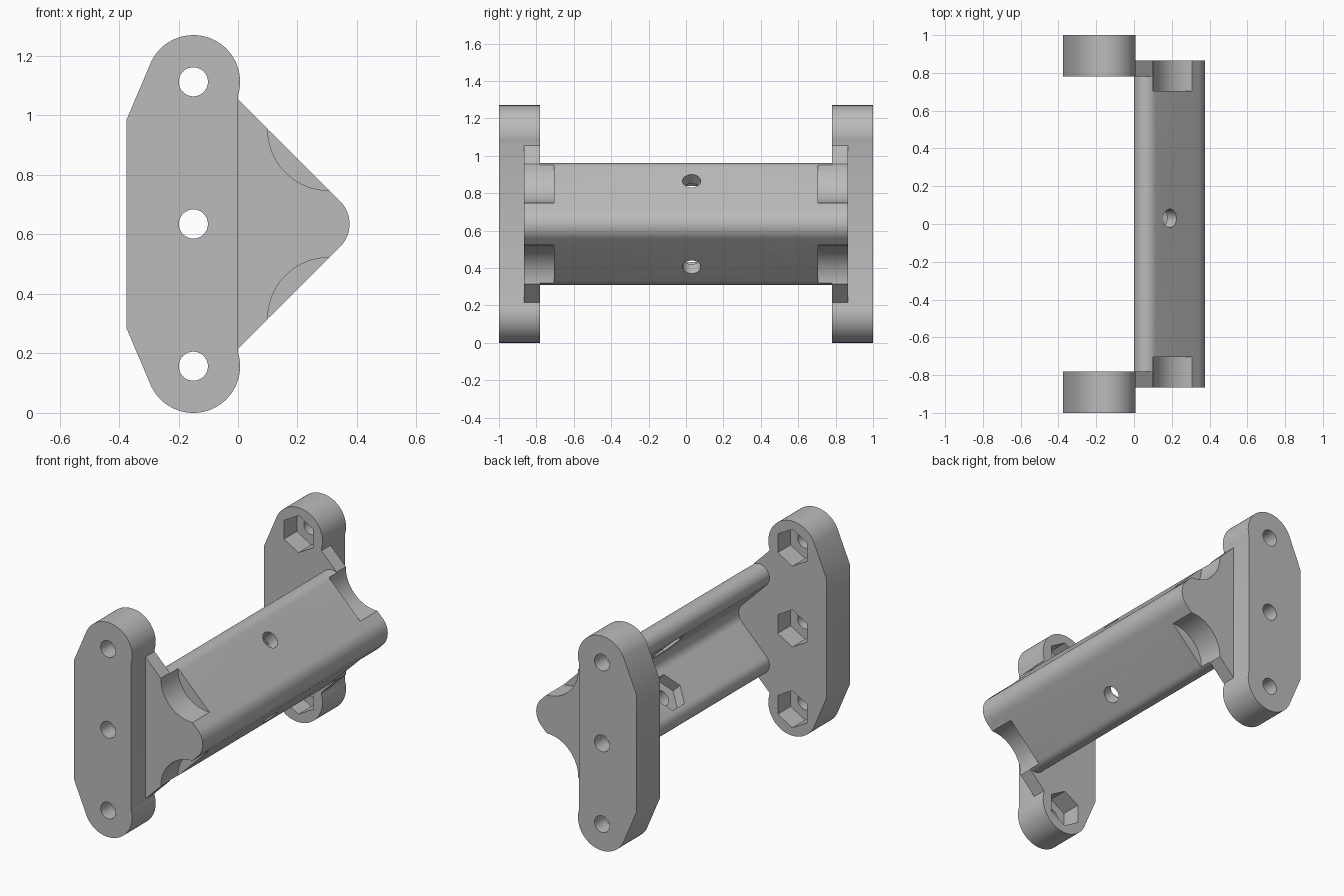
import bpy, bmesh
from math import cos, sin, radians
from mathutils import Matrix

if "Cube" in bpy.data.objects:
    bpy.data.objects.remove(bpy.data.objects["Cube"])

MID = 0.635            # height of the horizontal symmetry plane
PLATE_IN = 0.78        # inner face of the side plates
WEB_OUT = 0.865        # outer face of the gussets
HOLE_R = 0.049

grey = bpy.data.materials.new("plain_grey")
grey.use_nodes = True
grey.diffuse_color = (0.5, 0.5, 0.5, 1)
grey.node_tree.nodes["Principled BSDF"].inputs["Base Color"].default_value = (0.5, 0.5, 0.5, 1)


def arc(cx, cz, r, a0, a1, n=20):
    angles = [radians(a0 + (a1 - a0) * i / n) for i in range(n + 1)]
    return [(cx + r * cos(a), cz + r * sin(a)) for a in angles]


def prism(name, profile, y0, y1, matrix=Matrix.Translation((0, 0, MID))):
    """Extrude an x-z profile along y."""
    bm = bmesh.new()
    face = bm.faces.new([bm.verts.new((x, y0, z)) for x, z in profile])
    moved = bmesh.ops.extrude_face_region(bm, geom=[face])["geom"]
    verts = [v for v in moved if isinstance(v, bmesh.types.BMVert)]
    bmesh.ops.translate(bm, verts=verts, vec=(0, y1 - y0, 0))
    bmesh.ops.recalc_face_normals(bm, faces=bm.faces)
    bm.transform(matrix)
    mesh = bpy.data.meshes.new(name)
    bm.to_mesh(mesh)
    bm.free()
    mesh.materials.append(grey)
    obj = bpy.data.objects.new(name, mesh)
    bpy.context.collection.objects.link(obj)
    return obj


def activate(obj):
    bpy.ops.object.select_all(action="DESELECT")
    obj.select_set(True)
    bpy.context.view_layer.objects.active = obj


def cut(obj, cutters):
    activate(obj)
    for cutter in cutters:
        mod = obj.modifiers.new("cut", "BOOLEAN")
        mod.operation = "DIFFERENCE"
        mod.solver = "EXACT"
        mod.object = cutter
        bpy.ops.object.modifier_apply(modifier=mod.name)
        bpy.data.objects.remove(cutter)


def finish(obj):
    activate(obj)
    bpy.ops.object.shade_smooth_by_angle(angle=radians(30))


def circle(x, z, r, n=32):
    return arc(x, z, r, 0, 360, n)[:-1]


def hexagon(x, z, r):
    return arc(x, z, r, 90, 450, 6)[:-1]


def notches(y0, y1):
    """Round cutters for the tool clearance above and below the ridge."""
    return [prism("notch_cutter", circle(0.305, s * 0.318, 0.205, 64), y0, y1)
            for s in (1, -1)]


# Profiles, measured from the symmetry plane
tip = arc(0.266, 0, 0.109, -45, 45)
angle_profile = (tip + arc(0.067, 0.258, 0.067, 45, 225)
                 + arc(0.131, 0, 0.07, 45, -45) + arc(0.067, -0.258, 0.067, 135, 315))
gusset_profile = [(0, -0.42)] + tip + [(0, 0.42)]
upper = arc(-0.15, 0.478, 0.157, -17, 154.5, 40) + [(-0.375, 0.35)]
plate_profile = upper + [(x, -z) for x, z in reversed(upper)]

# Side plates with bolt holes and hexagonal nut pockets, plus their gussets
for side, label in ((-1, "front"), (1, "back")):
    plate = prism(label + "_plate", plate_profile, side * PLATE_IN, side)
    cutters = []
    for z in (-0.478, 0, 0.478):
        cutters.append(prism("hole_cutter", circle(-0.15, z, HOLE_R), side * 0.7, side * 1.1))
        cutters.append(prism("nut_cutter", hexagon(-0.15, z, 0.11), side * 0.7, side * 0.9))
    cut(plate, cutters)
    finish(plate)

    gusset = prism(label + "_gusset", gusset_profile, side * PLATE_IN, side * WEB_OUT)
    cut(gusset, notches(side * 0.705, side * 0.95))
    finish(gusset)

# Angled cross beam with end notches
beam = prism("cross_beam", angle_profile, -PLATE_IN, PLATE_IN)
cutters = notches(-0.95, -0.705) + notches(0.705, 0.95)

# Bolt hole and nut pocket square to each arm of the beam
for s, tilt in ((1, 45), (-1, 135)):
    place = (Matrix.Translation((0.19, 0.03, MID + s * 0.23))
             @ Matrix.Rotation(radians(tilt), 4, "Y") @ Matrix.Rotation(radians(90), 4, "X"))
    cutters.append(prism("hole_cutter", circle(0, 0, HOLE_R), -0.25, 0.1, place))
    cutters.append(prism("nut_cutter", hexagon(0, 0, 0.11), -0.25, -0.07, place))
cut(beam, cutters)
finish(beam)
